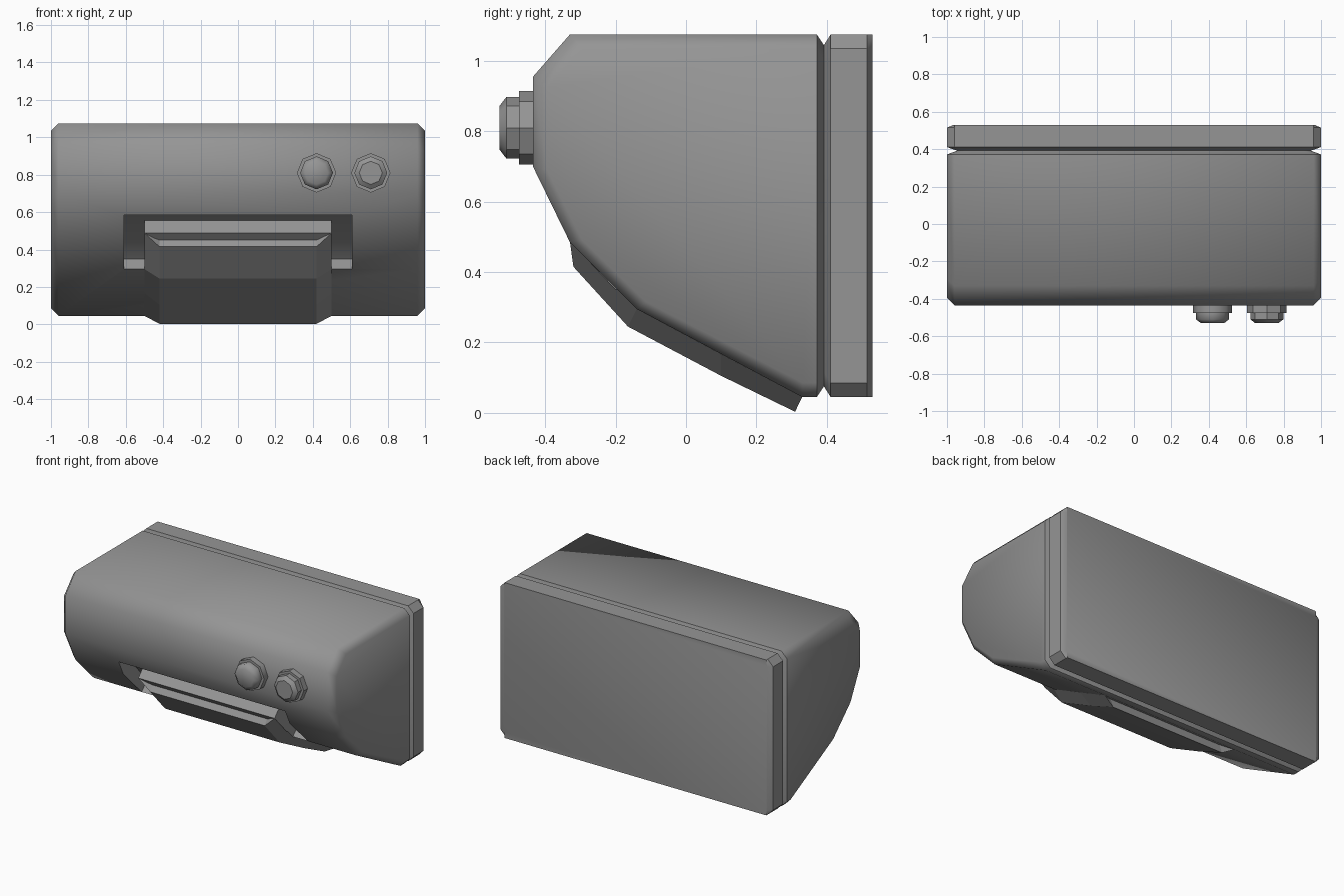
import bpy
import bmesh
from math import cos, sin, pi, radians

cube = bpy.data.objects.get("Cube")
if cube:
    bpy.data.objects.remove(cube)

grey = bpy.data.materials.new("mid_grey")
grey.use_nodes = True
grey.diffuse_color = (0.3, 0.3, 0.3, 1)
grey.node_tree.nodes["Principled BSDF"].inputs["Base Color"].default_value = grey.diffuse_color


def loft(name, rings, cap_start=True, cap_end=True):
    """Skin a list of equal-length point rings into one object."""
    bm = bmesh.new()
    rows = [[bm.verts.new(p) for p in ring] for ring in rings]
    n = len(rows[0])
    for a, b in zip(rows, rows[1:]):
        for i in range(n):
            j = (i + 1) % n
            bm.faces.new((a[i], a[j], b[j], b[i]))
    if cap_start:
        bm.faces.new(rows[0])
    if cap_end:
        bm.faces.new(rows[-1])
    bmesh.ops.recalc_face_normals(bm, faces=bm.faces)
    mesh = bpy.data.meshes.new(name)
    bm.to_mesh(mesh)
    bm.free()
    mesh.materials.append(grey)
    obj = bpy.data.objects.new(name, mesh)
    bpy.context.collection.objects.link(obj)
    return obj


def smooth(obj, angle):
    bpy.ops.object.select_all(action='DESELECT')
    obj.select_set(True)
    bpy.context.view_layer.objects.active = obj
    bpy.ops.object.shade_smooth_by_angle(angle=radians(angle))


def section(x, profile):
    return [(x, y, z) for y, z in profile]


# Main housing: side profile skinned across the width, with chamfered ends
MID = 0.56
BACK = 0.372
profile = [(BACK, 1.075), (-0.33, 1.075), (-0.435, 0.955), (-0.435, 0.70),
           (-0.33, 0.485), (-0.14, 0.295), (0.33, 0.045), (BACK, 0.045)]
end = [(BACK + (y - BACK) * 0.95, MID + (z - MID) * 0.922) for y, z in profile]
housing = loft("housing", [section(-1, end), section(-0.96, profile),
                           section(0.96, profile), section(1, end)])

# Recess around the outlet, cut into the lower front
cut = [(-0.08, 0.35), (-0.29, 0.585), (-0.6, 0.585), (-0.3, 0.147)]
cutter = loft("recess_cutter", [section(-0.61, cut), section(0.61, cut)])
mod = housing.modifiers.new("recess", 'BOOLEAN')
mod.operation = 'DIFFERENCE'
mod.solver = 'EXACT'
mod.object = cutter
bpy.context.view_layer.objects.active = housing
bpy.ops.object.modifier_apply(modifier="recess")
bpy.data.objects.remove(cutter)
smooth(housing, 55)


# Back plate with a V groove where it meets the housing
def plate_ring(y, hx, hz, cx=0.04, cz=0.04):
    quarter = [(hx, hz - cz), (hx - cx, hz)]
    pts = quarter + [(-x, z) for x, z in reversed(quarter)]
    pts += [(-x, -z) for x, z in pts]
    return [(x, y, MID + z) for x, z in pts]


HZ = 0.515
plate = loft("back_plate", [plate_ring(BACK, 1, HZ), plate_ring(0.392, 0.945, HZ - 0.03),
                            plate_ring(0.411, 1, HZ), plate_ring(0.515, 1, HZ),
                            plate_ring(0.53, 0.965, HZ, 0.005)], cap_start=False)
smooth(plate, 40)

# Air outlet: base follows the housing, raised face is narrower
base = [(-0.27, 0.555), (-0.33, 0.488), (-0.14, 0.295), (0.10, 0.167), (0.33, 0.045), (0.2, 0.3)]
raised = [(-0.27, 0.555), (-0.32, 0.415), (-0.165, 0.245), (0.10, 0.105), (0.31, 0.003), (0.2, 0.3)]
raised[0] = (-0.26, 0.5)
loft("air_outlet", [section(-0.5, base), section(-0.42, raised),
                    section(0.42, raised), section(0.5, base)])
# Straight top edge of the outlet, full width
lip = [(-0.27, 0.555), (-0.331, 0.489), (-0.2, 0.35), (-0.1, 0.4)]
loft("outlet_lip", [section(-0.5, lip), section(0.5, lip)])


# Two octagonal controls on the front
def octagon(x, y, r):
    return [(x + r * cos(i * pi / 4), y, 0.81 + r * sin(i * pi / 4)) for i in range(8)]


steps = [(-0.40, 0.105), (-0.475, 0.105), (-0.475, 0.088), (-0.51, 0.088), (-0.53, 0.062)]
for name, x, angle in (("round_button", 0.42, 60), ("flat_button", 0.71, 30)):
    button = loft(name, [octagon(x, y, r) for y, r in steps])
    smooth(button, angle)
